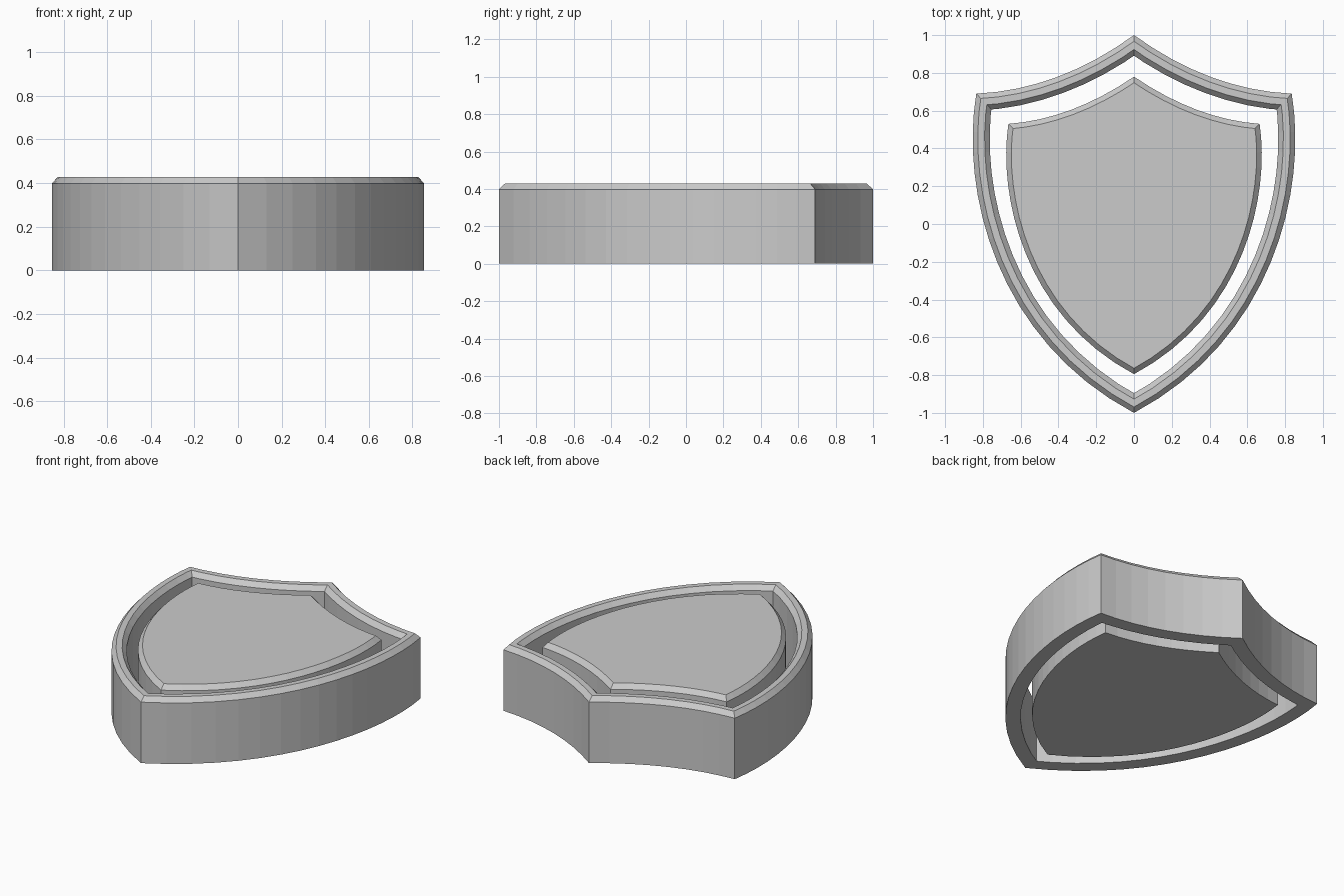
import bpy
from mathutils import Vector

if "Cube" in bpy.data.objects:
    bpy.data.objects.remove(bpy.data.objects["Cube"])

H, SHOULDER, BEVEL = 0.428, 0.398, 0.027


def bezier(pts, n):
    """Sample a Bezier curve of any degree, end points included."""
    out = []
    for i in range(n + 1):
        p, t = [Vector(q) for q in pts], i / n
        while len(p) > 1:
            p = [a.lerp(b, t) for a, b in zip(p, p[1:])]
        out.append(p[0])
    return out


def shield(top, side):
    """Closed clockwise outline: concave top edge, bulging side, mirrored."""
    half = bezier(top, 8) + bezier(side, 16)[1:]
    return half + [Vector((-p.x, p.y)) for p in half[-2:0:-1]]


def inset(loop, d):
    """Offset a clockwise outline inwards with mitred corners."""
    out = []
    for i, p in enumerate(loop):
        a = (p - loop[i - 1]).normalized()
        b = (loop[(i + 1) % len(loop)] - p).normalized()
        na, nb = Vector((a.y, -a.x)), Vector((b.y, -b.x))
        out.append(p + (na + nb) * d / (1 + na.dot(nb)))
    return out


def loft(name, layers, closed):
    """Join outlines at given heights; loop back round or cap both ends."""
    n, k = len(layers[0][0]), len(layers)
    verts = [(p.x, p.y, z) for loop, z in layers for p in loop]
    faces = []
    for j in range(k if closed else k - 1):
        a, b = j * n, (j + 1) % k * n
        for i in range(n):
            m = (i + 1) % n
            faces.append((a + m, a + i, b + i, b + m))
    if not closed:
        faces.append(tuple(range(n)))
        faces.append(tuple(reversed(range((k - 1) * n, k * n))))
    mesh = bpy.data.meshes.new(name)
    mesh.from_pydata(verts, [], faces)
    obj = bpy.data.objects.new(name, mesh)
    bpy.context.collection.objects.link(obj)
    return obj


# Outer border with chamfered top edges
outer = shield([(0, 1), (0.40, 0.71), (0.835, 0.69)],
               [(0.835, 0.69), (0.92, 0.18), (0.735, -0.61), (0, -1)])
hole = inset(outer, 0.09)
loft("border", [(outer, 0), (outer, SHOULDER), (inset(outer, BEVEL), H),
                (inset(hole, -BEVEL), H), (hole, SHOULDER), (hole, 0)], True)

# Separate centre plate
plate = shield([(0, 0.78), (0.33, 0.555), (0.665, 0.53)],
               [(0.665, 0.53), (0.72, 0.16), (0.59, -0.48), (0, -0.795)])
loft("centre_plate", [(plate, 0), (plate, SHOULDER), (inset(plate, BEVEL), H)], False)
